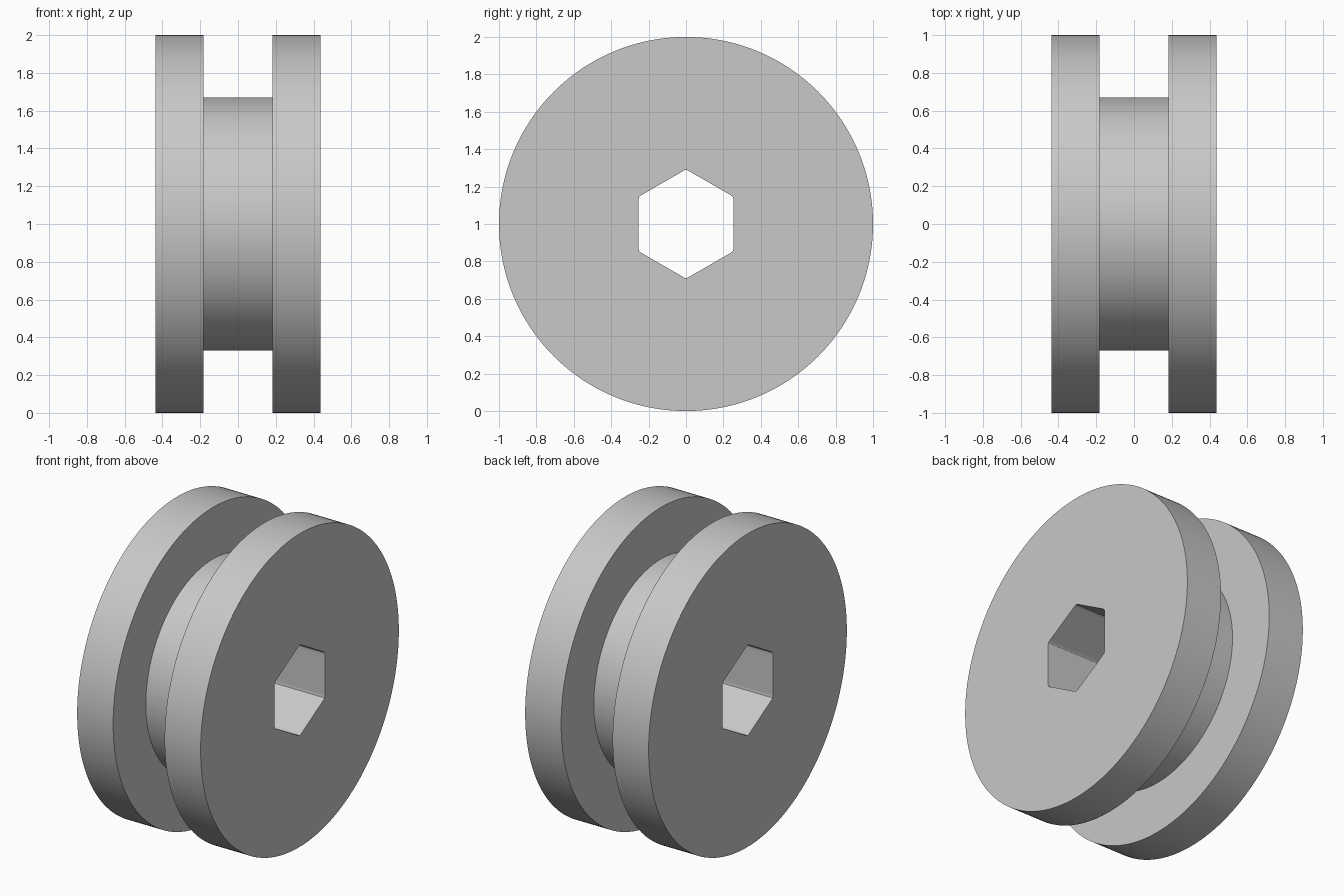
import bpy
import bmesh
from math import cos, sin, pi, radians

cube = bpy.data.objects.get("Cube")
if cube:
    bpy.data.objects.remove(cube, do_unlink=True)

SEGMENTS = 192
HALF_WIDTH, GROOVE_HALF = 0.436, 0.182
FLANGE_R, HUB_R = 1.0, 0.67
BORE_FLAT, BORE_CORNER = 0.253, 0.2895

# One plain grey
grey = bpy.data.materials.new("light_grey")
grey.use_nodes = True
colour = (0.58, 0.58, 0.58, 1)
grey.diffuse_color = colour
grey.node_tree.nodes["Principled BSDF"].inputs["Base Color"].default_value = colour


def bore_radius(angle):
    """Hexagon with softened corners, one corner pointing up."""
    off_flat = angle % (pi / 3) - pi / 6
    return min(BORE_FLAT / cos(off_flat), BORE_CORNER)


def ring(bm, x, radius):
    """Loop of vertices around the x axis; radius None follows the bore."""
    verts = []
    for i in range(SEGMENTS):
        a = 2 * pi * i / SEGMENTS
        r = bore_radius(a) if radius is None else radius
        verts.append(bm.verts.new((x, r * sin(a), r * cos(a))))
    return verts


# Closed section: two flanges, the hub between them and the hexagonal bore
profile = [
    (-HALF_WIDTH, None), (-HALF_WIDTH, FLANGE_R),
    (-GROOVE_HALF, FLANGE_R), (-GROOVE_HALF, HUB_R),
    (GROOVE_HALF, HUB_R), (GROOVE_HALF, FLANGE_R),
    (HALF_WIDTH, FLANGE_R), (HALF_WIDTH, None),
]
bm = bmesh.new()
rings = [ring(bm, x, r) for x, r in profile]
for k, inner in enumerate(rings):
    outer = rings[(k + 1) % len(rings)]
    for i in range(SEGMENTS):
        j = (i + 1) % SEGMENTS
        bm.faces.new((inner[i], inner[j], outer[j], outer[i]))
bmesh.ops.recalc_face_normals(bm, faces=bm.faces)

mesh = bpy.data.meshes.new("grooved_roller")
bm.to_mesh(mesh)
bm.free()
mesh.materials.append(grey)
roller = bpy.data.objects.new("grooved_roller", mesh)
roller.location.z = FLANGE_R
bpy.context.collection.objects.link(roller)

# Smooth rims with crisp edges
bpy.ops.object.select_all(action="DESELECT")
roller.select_set(True)
bpy.context.view_layer.objects.active = roller
bpy.ops.object.shade_smooth_by_angle(angle=radians(20))
